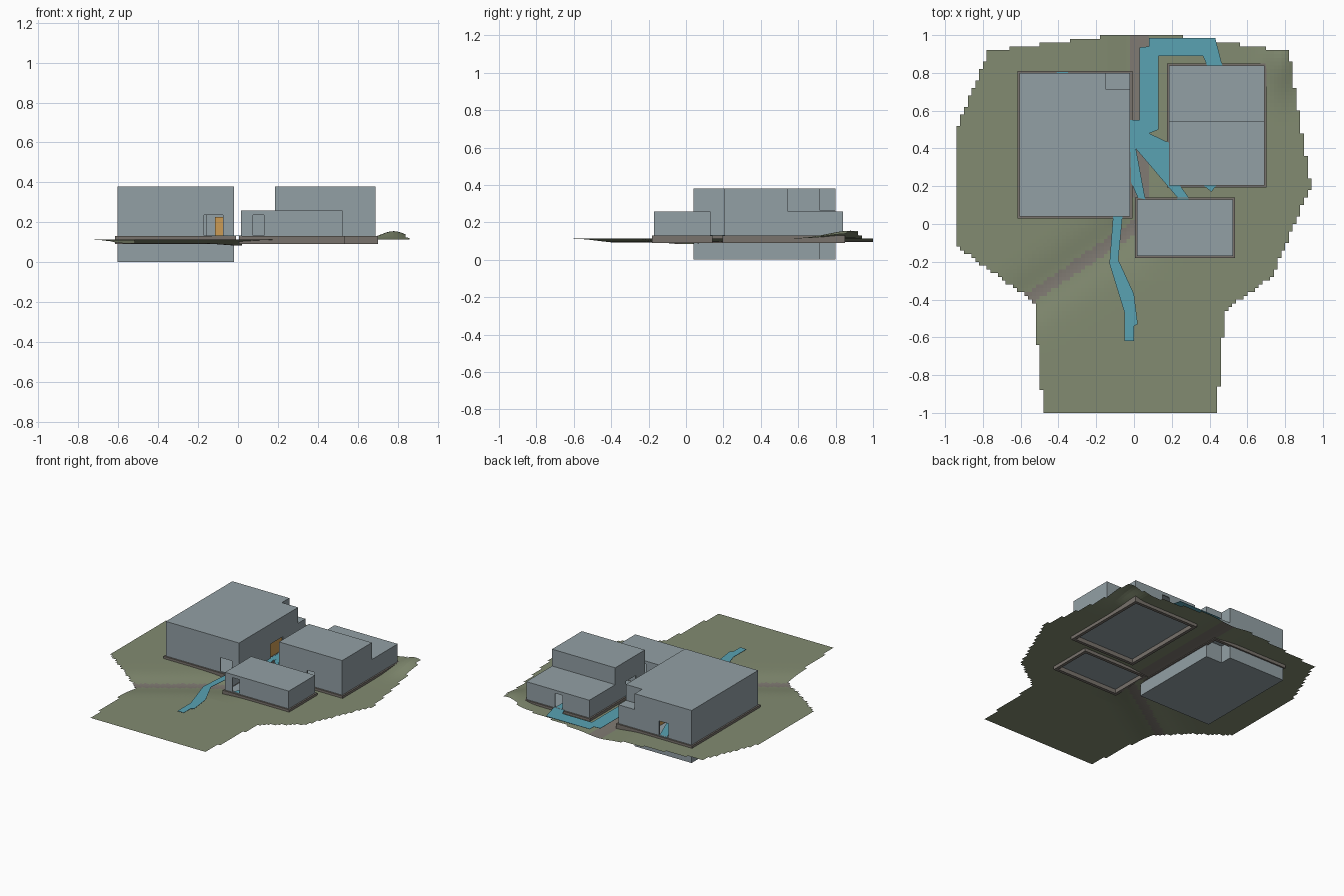
import bpy
import bmesh
import math
from mathutils import Vector

if "Cube" in bpy.data.objects:
    bpy.data.objects.remove(bpy.data.objects["Cube"])


def material(name, rgb):
    m = bpy.data.materials.new(name)
    m.diffuse_color = (*rgb, 1)
    m.use_nodes = True
    m.node_tree.nodes["Principled BSDF"].inputs["Base Color"].default_value = m.diffuse_color
    return m


GRASS = material("grass", (0.225, 0.26, 0.165))
SOIL = material("soil", (0.215, 0.195, 0.17))
WALL = material("grey_wall", (0.29, 0.35, 0.375))
STONE = material("taupe_stone", (0.19, 0.17, 0.15))
WATER = material("blue_path", (0.10, 0.36, 0.45))
WOOD = material("orange_wood", (0.60, 0.33, 0.09))


def finish(name, bm, *mats):
    me = bpy.data.meshes.new(name)
    bm.to_mesh(me)
    bm.free()
    ob = bpy.data.objects.new(name, me)
    for m in mats:
        me.materials.append(m)
    bpy.context.collection.objects.link(ob)
    return ob


def prism(name, pts, direction, mat):
    """Extrude a flat 3D polygon along a direction."""
    bm = bmesh.new()
    face = bm.faces.new([bm.verts.new(p) for p in pts])
    ext = bmesh.ops.extrude_face_region(bm, geom=[face])
    moved = [v for v in ext["geom"] if isinstance(v, bmesh.types.BMVert)]
    bmesh.ops.translate(bm, vec=Vector(direction), verts=moved)
    bmesh.ops.recalc_face_normals(bm, faces=bm.faces)
    return finish(name, bm, mat)


def box(name, x0, x1, y0, y1, z0, z1, mat):
    pts = [(x0, y0, z0), (x1, y0, z0), (x1, y1, z0), (x0, y1, z0)]
    return prism(name, pts, (0, 0, z1 - z0), mat)


def apply(ob, mod):
    bpy.context.view_layer.objects.active = ob
    bpy.ops.object.modifier_apply(modifier=mod.name)


def hollow(ob, doors):
    """Turn a block into thin walls and cut its doorways."""
    mod = ob.modifiers.new("walls", "SOLIDIFY")
    mod.thickness, mod.offset = 0.008, -1
    mod.use_even_offset = True
    apply(ob, mod)
    for x0, x1, y0, y1 in doors:
        cut = box("door_cutter", x0, x1, y0, y1, 0.134, 0.235, WALL)
        cut.hide_render = True
        mod = ob.modifiers.new("door", "BOOLEAN")
        mod.operation, mod.solver, mod.object = "DIFFERENCE", "EXACT", cut
        apply(ob, mod)
        bpy.data.objects.remove(cut)


def plinth(name, x0, x1, y0, y1):
    """Stone ring around the foot of a building."""
    o, t, z0, z1 = 0.011, 0.022, 0.09, 0.13
    x0, x1, y0, y1 = x0 - o, x1 + o, y0 - o, y1 + o
    bm = bmesh.new()
    outer = [(x0, y0), (x1, y0), (x1, y1), (x0, y1)]
    inner = [(x0 + t, y0 + t), (x1 - t, y0 + t), (x1 - t, y1 - t), (x0 + t, y1 - t)]
    rings = [[bm.verts.new((*p, z)) for p in loop]
             for loop, z in ((outer, z0), (outer, z1), (inner, z1), (inner, z0))]
    for a, b in zip(rings, rings[1:] + rings[:1]):
        for i in range(4):
            j = (i + 1) % 4
            bm.faces.new((a[i], a[j], b[j], b[i]))
    bmesh.ops.recalc_face_normals(bm, faces=bm.faces)
    finish(name, bm, STONE)


# Buildings: footprints as x0, x1, y0, y1
BIG = (-0.605, -0.02, 0.04, 0.80)
FRONT = (0.015, 0.525, -0.17, 0.13)
RIGHT = (0.185, 0.69, 0.205, 0.84)
for part, foot in (("large", BIG), ("front", FRONT), ("right", RIGHT)):
    plinth(part + "_plinth", *foot)

# Large house with a sunken base and a lower corner
foot = [(-0.605, 0.04), (-0.02, 0.04), (-0.02, 0.715), (-0.15, 0.715), (-0.15, 0.80), (-0.605, 0.80)]
large = prism("large_house", [(x, y, 0) for x, y in foot], (0, 0, 0.38), WALL)
hollow(large, [(-0.17, -0.075, 0.0, 0.08), (-0.42, -0.345, 0.77, 0.83), (-0.05, 0.01, 0.40, 0.54)])
box("large_house_low_corner", -0.15, -0.02, 0.715, 0.80, 0.125, 0.265, WALL)
box("wooden_stair_block", -0.115, -0.04, 0.40, 0.56, 0.01, 0.225, WOOD)

# Small front house
front = box("front_house", *FRONT, 0.12, 0.258, WALL)
hollow(front, [(0.075, 0.13, -0.2, -0.14), (0.23, 0.29, 0.10, 0.16)])

# Right house with a tall front and a lower back
side = [(0.205, 0.12), (0.84, 0.12), (0.84, 0.258), (0.545, 0.258), (0.545, 0.38), (0.205, 0.38)]
right = prism("right_house", [(0.185, y, z) for y, z in side], (0.505, 0, 0), WALL)
hollow(right, [(0.41, 0.47, 0.18, 0.23), (0.40, 0.46, 0.81, 0.87), (0.16, 0.21, 0.31, 0.42)])


# Ground outline, relief and holes under the buildings
OUTLINE = [(-0.48, -1), (0.44, -1), (0.48, -0.46), (0.73, -0.28), (0.935, 0.2), (0.82, 0.915),
           (0.44, 0.965), (0.18, 1.001), (-0.1, 1.001), (-0.77, 0.915), (-0.94, 0.5),
           (-0.94, -0.12), (-0.53, -0.41)]


def inside(x, y, poly):
    hit = False
    for (ax, ay), (bx, by) in zip(poly, poly[1:] + poly[:1]):
        if (ay > y) != (by > y) and x < (bx - ax) * (y - ay) / (by - ay) + ax:
            hit = not hit
    return hit


def ditch_distance(x, y):
    """Distance to the diagonal gully."""
    ax, ay, bx, by = -0.55, -0.39, 0.0, -0.02
    t = max(0, min(1, ((x - ax) * (bx - ax) + (y - ay) * (by - ay)) / ((bx - ax) ** 2 + (by - ay) ** 2)))
    return math.hypot(x - ax - t * (bx - ax), y - ay - t * (by - ay))


def height(x, y):
    z = 0.113
    z -= 0.02 * math.exp(-(ditch_distance(x, y) / 0.12) ** 2)
    z -= 0.018 * math.exp(-(x / 0.12) ** 2) * max(0, min(1, (y + 0.3) * 2))
    z += 0.042 * math.exp(-((x - 0.78) / 0.09) ** 2 - ((y - 0.88) / 0.17) ** 2)
    return z


STEP = 0.02
bm = bmesh.new()
grid = {}


def corner(i, j):
    if (i, j) not in grid:
        x, y = i * STEP, j * STEP
        grid[i, j] = bm.verts.new((x, y, height(x, y)))
    return grid[i, j]


for i in range(-48, 48):
    for j in range(-50, 50):
        x, y = (i + 0.5) * STEP, (j + 0.5) * STEP
        under = any(a < x < b and c < y < d for a, b, c, d in (BIG, FRONT, RIGHT))
        if inside(x, y, OUTLINE) and not under:
            f = bm.faces.new((corner(i, j), corner(i + 1, j), corner(i + 1, j + 1), corner(i, j + 1)))
            gully = ditch_distance(x, y) < 0.032
            gap = -0.02 < x < 0.09 and y > 0.13
            f.material_index = 1 if gully or gap else 0
finish("ground", bm, GRASS, SOIL)


# Flat blue paths
def path(name, pts, z=0.131):
    prism(name, [(x, y, z) for x, y in pts], (0, 0, 0.002), WATER)


path("front_path", [(-0.11, 0.05), (-0.06, 0.05), (-0.083, -0.19), (0, -0.37), (0.02, -0.53), (0, -0.54),
                    (0, -0.62), (-0.05, -0.62), (-0.05, -0.47), (-0.13, -0.21)])
path("back_path", [(0.03, 0.40), (0.03, 0.935), (0.08, 0.94), (0.08, 0.985), (0.43, 0.985), (0.47, 0.83),
                   (0.39, 0.83), (0.365, 0.89), (0.13, 0.89), (0.13, 0.50), (0.08, 0.48), (0.185, 0.43),
                   (0.185, 0.275), (0.13, 0.31)])
path("house_link_path", [(-0.02, 0.55), (0.035, 0.55), (0.035, 0.40), (0.0, 0.40), (-0.02, 0.38)])
path("gap_path", [(0.0, 0.41), (0.10, 0.40), (0.29, 0.14), (0.23, 0.14)], 0.130)
path("narrow_gap_path", [(-0.02, 0.40), (0.01, 0.40), (0.06, 0.13), (0.02, 0.14), (-0.015, 0.22)], 0.1305)
path("side_gap_path", [(0.36, 0.21), (0.44, 0.21), (0.41, 0.17)])
path("large_house_path", [(-0.41, 0.805), (-0.35, 0.805), (-0.06, 0.05), (-0.11, 0.05)])
path("front_house_path", [(0.075, -0.165), (0.13, -0.165), (0.29, 0.135), (0.23, 0.135)])
path("right_house_path", [(0.39, 0.83), (0.46, 0.83), (0.46, 0.21), (0.40, 0.21)])
